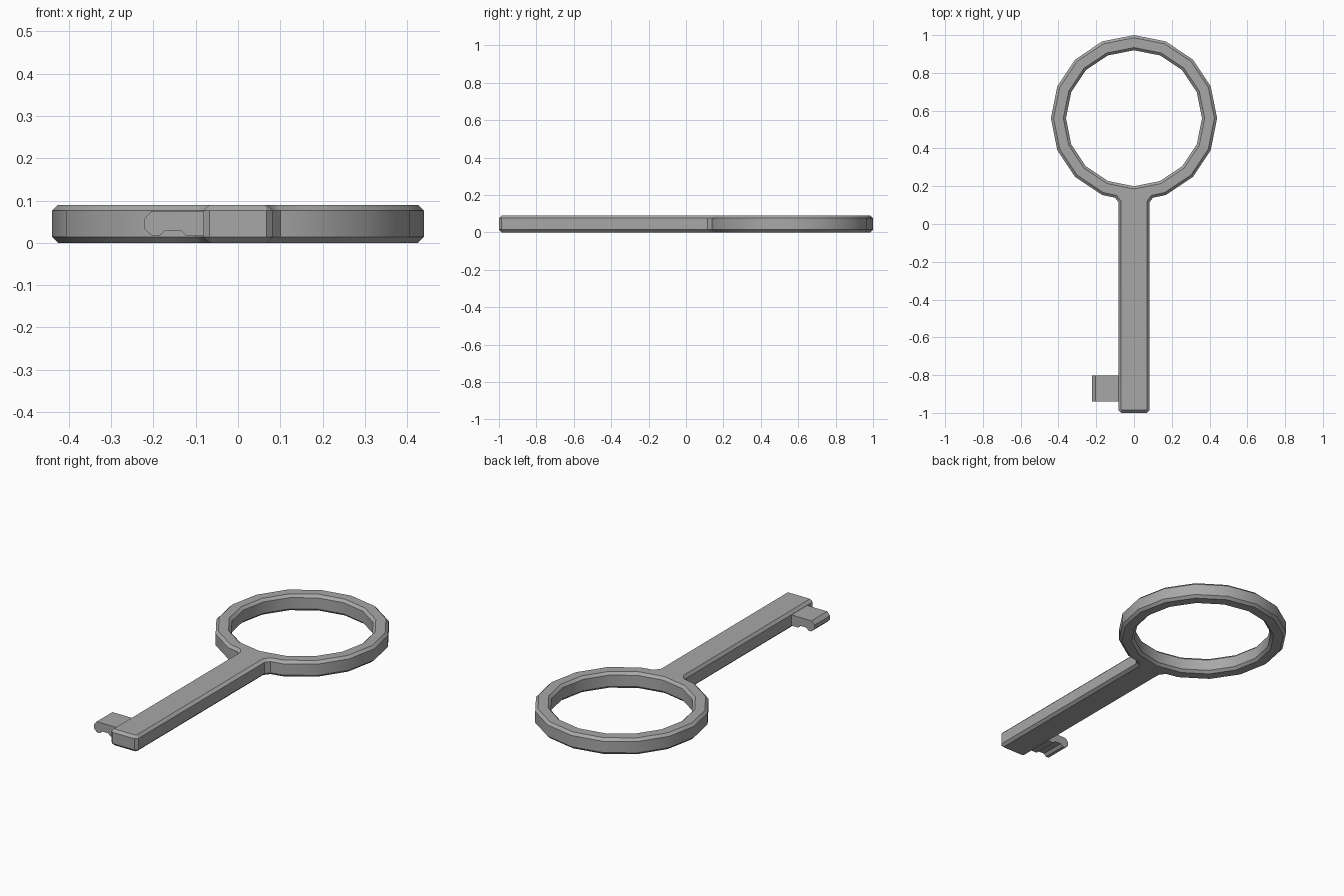
import bpy, bmesh
from math import sin, cos, pi, radians

if "Cube" in bpy.data.objects:
    bpy.data.objects.remove(bpy.data.objects["Cube"])

H, B = 0.09, 0.014          # thickness, edge chamfer
CY, R_OUT, R_IN = 0.56, 0.44, 0.36

grey = bpy.data.materials.new("dark_grey")
grey.diffuse_color = (0.39, 0.39, 0.39, 1)
grey.use_nodes = True
grey.node_tree.nodes["Principled BSDF"].inputs["Base Color"].default_value = grey.diffuse_color


def ring_point(r, i):
    a = -pi / 2 + i * pi / 8
    return (r * cos(a), CY + r * sin(a))


def add_loop(curve, pts):
    s = curve.splines.new('POLY')
    s.points.add(len(pts) - 1)
    for p, (x, y) in zip(s.points, pts):
        p.co = (x, y, 0, 1)
    s.use_cyclic_u = True


def activate(obj):
    bpy.ops.object.select_all(action='DESELECT')
    bpy.context.view_layer.objects.active = obj
    obj.select_set(True)


# Bow and shaft: one chamfered outline with a 16-sided hole
half = [(0.068, -1.0), (0.082, -0.986), (0.082, 0.115), (0.10, 0.139)]
outline = half + [ring_point(R_OUT, i) for i in range(1, 16)]
outline += [(-x, y) for x, y in reversed(half)]
hole = [ring_point(R_IN, i) for i in range(16)]

curve = bpy.data.curves.new("key_body", 'CURVE')
curve.dimensions = '2D'
curve.fill_mode = 'BOTH'
curve.extrude = H / 2 - B
curve.bevel_depth = B
curve.bevel_resolution = 0
curve.offset = -B
add_loop(curve, outline)
add_loop(curve, hole)
body = bpy.data.objects.new("key_body", curve)
body.location.z = H / 2
bpy.context.collection.objects.link(body)
activate(body)
bpy.ops.object.convert(target='MESH')
body = bpy.context.view_layer.objects.active
# Weld the chamfer strips to the flat caps
bm = bmesh.new()
bm.from_mesh(body.data)
bmesh.ops.remove_doubles(bm, verts=bm.verts, dist=0.0005)
bmesh.ops.recalc_face_normals(bm, faces=bm.faces)
bm.to_mesh(body.data)
bm.free()

# Tooth: notched profile extruded along y
profile = [(-0.07, 0.075), (-0.205, 0.075), (-0.222, 0.056), (-0.222, 0.034),
           (-0.203, 0.016), (-0.186, 0.016), (-0.172, 0.029), (-0.136, 0.029),
           (-0.122, 0.016), (-0.07, 0.016)]
bm = bmesh.new()
face = bm.faces.new([bm.verts.new((x, -0.94, z)) for x, z in profile])
ext = bmesh.ops.extrude_face_region(bm, geom=[face])
bmesh.ops.translate(bm, vec=(0, 0.137, 0),
                    verts=[v for v in ext['geom'] if isinstance(v, bmesh.types.BMVert)])
bmesh.ops.recalc_face_normals(bm, faces=bm.faces)
mesh = bpy.data.meshes.new("key_tooth")
bm.to_mesh(mesh)
bm.free()
tooth = bpy.data.objects.new("key_tooth", mesh)
bpy.context.collection.objects.link(tooth)

# Shared colour; ring sides smooth, chamfers sharp
for obj in (body, tooth):
    obj.data.materials.clear()
    obj.data.materials.append(grey)
    for p in obj.data.polygons:
        p.material_index = 0
    activate(obj)
    bpy.ops.object.shade_smooth_by_angle(angle=radians(30))
